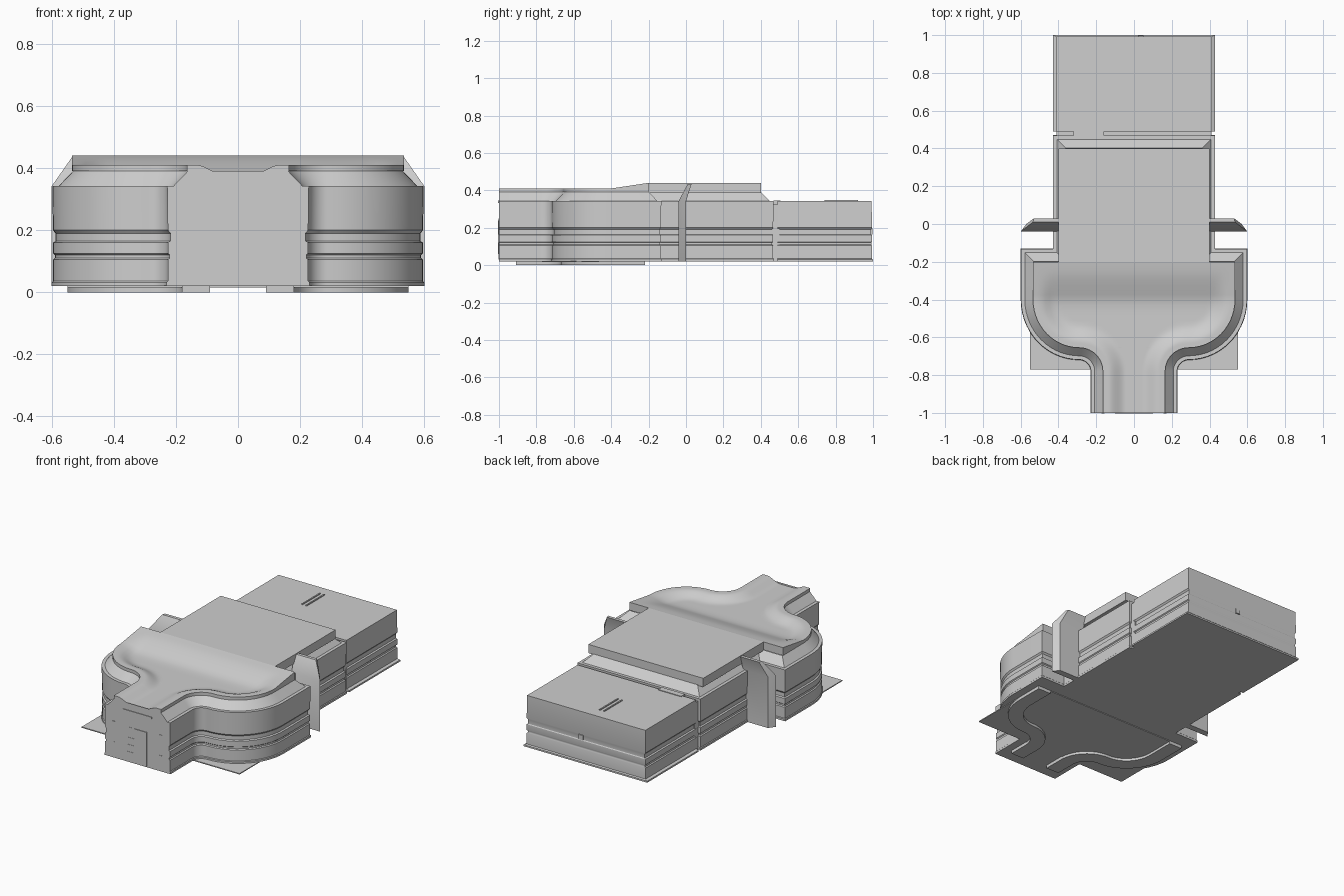
import bpy, bmesh, math
from mathutils import Vector

cube = bpy.data.objects.get("Cube")
if cube:
    bpy.data.objects.remove(cube, do_unlink=True)

grey = bpy.data.materials.new("light_grey")
grey.use_nodes = True
grey.diffuse_color = (0.62, 0.62, 0.62, 1)
grey.node_tree.nodes["Principled BSDF"].inputs["Base Color"].default_value = (0.62, 0.62, 0.62, 1)


def finish(name, bm, smooth=True):
    bmesh.ops.recalc_face_normals(bm, faces=bm.faces)
    mesh = bpy.data.meshes.new(name)
    bm.to_mesh(mesh)
    bm.free()
    mesh.materials.append(grey)
    ob = bpy.data.objects.new(name, mesh)
    bpy.context.collection.objects.link(ob)
    if smooth:
        bpy.ops.object.select_all(action="DESELECT")
        ob.select_set(True)
        bpy.context.view_layer.objects.active = ob
        bpy.ops.object.shade_smooth_by_angle(angle=math.radians(30))
    return ob


def box(name, x, y, z):
    bm = bmesh.new()
    bmesh.ops.create_cube(bm, size=1)
    for v in bm.verts:
        v.co = [(a + b) / 2 + c * (b - a) for (a, b), c in zip((x, y, z), v.co)]
    return finish(name, bm, False)


def loft(name, rings):
    """Skin a stack of closed rings and cap both ends."""
    bm = bmesh.new()
    loops = [[bm.verts.new(p) for p in ring] for ring in rings]
    n = len(loops[0])
    for a, b in zip(loops, loops[1:]):
        for i in range(n):
            j = (i + 1) % n
            bm.faces.new((a[i], a[j], b[j], b[i]))
    bm.faces.new(loops[0])
    bm.faces.new(loops[-1])
    return finish(name, bm)


def curved_side(i, steps=14):
    """Left side of the front hall, from neck to shoulder, inset by i."""
    pts = [(0.23 - i, -1)]
    r = 0.06 + i
    for k in range(steps + 1):
        a = math.pi / 2 * k / steps
        pts.append((0.29 - r * math.cos(a), -0.78 + r * math.sin(a)))
    for k in range(1, steps + 1):
        a = math.pi / 2 * k / steps
        pts.append((0.29 + (0.31 - i) * math.sin(a), -0.4 - (0.32 - i) * math.cos(a)))
    return pts


def mirrored(half):
    return half + [(-x, y) for x, y in reversed(half)]


def body_outline(i):
    return mirrored(curved_side(i) + [(0.6 - i, -0.13 - i), (0.43 - i, -0.13 - i),
                                      (0.43 - i, 0.47 - i)])


def block_outline(i):
    return mirrored([(0.43 - i, 0.49), (0.43 - i, 1 - i * 0.4)])


# Wall section: inset and height, with shallow horizontal grooves
WALL = [(0, 0.02), (0, 0.032), (0.004, 0.036), (0.004, 0.105), (0.01, 0.11), (0.01, 0.12),
        (0.004, 0.125), (0.004, 0.16), (0.012, 0.165), (0.012, 0.19), (0.004, 0.2)]
EAVES = [(0.002, 0.342), (0.022, 0.342), (0.068, 0.39), (0.08, 0.355)]

# Main building
loft("main_hall", [[(x, y, z) for x, y in body_outline(i)] for i, z in WALL + EAVES])

# Rear block with base flange
rear = [(0, 0.02), (0, 0.03)] + [(i + 0.012, z) for i, z in WALL[2:]] + [(0.018, 0.342)]
loft("rear_block", [[(x, y, z) for x, y in block_outline(i)] for i, z in rear])
box("rear_joint", (-0.41, 0.41), (0.45, 0.5), (0.02, 0.325))

# Rear roof slab
box("rear_roof", (-0.4, 0.4), (-0.2, 0.4), (0.385, 0.44))


def ease(t):
    t = min(max(t, 0), 1)
    return t * t * (3 - 2 * t)


# Front roof: raised rim, sunken middle, ramp up to the rear slab
side = curved_side(0.065)
rows = [(side[0][0], -1 + 0.22 * k / 4) for k in range(4)] + side[1:]
rows += [(side[-1][0], -0.4 + 0.2 * k / 8) for k in range(1, 9)]
edge = [Vector((x, y)) for x, y in rows]


def rim_distance(x, y):
    p, best = Vector((abs(x), y)), 1
    for a, b in zip(edge, edge[1:]):
        d = b - a
        t = min(max((p - a).dot(d) / d.length_squared, 0), 1)
        best = min(best, (p - a - d * t).length)
    return best


def roof_height(x, y):
    ramp = min(max((y + 0.4) / 0.2, 0), 1)
    sunk = 0.03 * (1 - ease((y + 0.46) / 0.22))
    return 0.41 + 0.03 * ramp - sunk * ease((rim_distance(x, y) - 0.03) / 0.09)


bm = bmesh.new()
COLS = 48
grid = []
for w, y in rows:
    xs = [w * (2 * c / COLS - 1) for c in range(COLS + 1)]
    grid.append([bm.verts.new((x, y, roof_height(x, y))) for x in xs])
for a, b in zip(grid, grid[1:]):
    for c in range(COLS):
        bm.faces.new((a[c], a[c + 1], b[c + 1], b[c]))
rim = [e for e in bm.edges if e.is_boundary]
skirt = bmesh.ops.extrude_edge_only(bm, edges=rim)["geom"]
for v in skirt:
    if isinstance(v, bmesh.types.BMVert):
        v.co.z = min(v.co.z - 0.02, 0.39)
finish("front_roof", bm)

# Base plate and curved skids under the front hall
box("base_plate", (-0.55, 0.55), (-0.77, -0.22), (0.016, 0.022))
for s, label in ((1, "left"), (-1, "right")):
    outer, inner = curved_side(0.05), curved_side(0.14)
    path = []
    for pts in (outer, inner):
        path.append([(pts[0][0], -0.91)] + pts[1:] + [(pts[-1][0], -0.22)])
    plan = path[0] + path[1][::-1]
    loft(label + "_skid", [[(s * x, y, z) for x, y in plan] for z in (0, 0.021)])

    # Side fin with leaning top
    low = [(0.6, -0.04), (0.57, 0), (0.4, 0), (0.4, -0.04)]
    top = [(0.535, 0.01), (0.53, 0.03), (0.39, 0.03), (0.39, 0.01)]
    loft(label + "_fin", [[(s * x, y, z) for x, y in plan]
                          for plan, z in ((low, 0.02), (low, 0.342), (top, 0.435))])

    # Entrance side brackets
    xs = sorted((s * 0.155, s * 0.172))
    box(label + "_entrance_bracket", xs, (-1.003, -0.99), (0.165, 0.25))
    box(label + "_entrance_foot", xs, (-1.002, -0.99), (0.03, 0.12))

# Entrance: frame, door leaf, steps and canopy
box("door_frame", (-0.07, 0.065), (-1.001, -0.99), (0.025, 0.24))
box("door_leaf", (-0.02, 0.065), (-1.004, -0.99), (0.06, 0.24))
for k in range(3):
    box("door_rail", (-0.068, -0.022), (-1.003, -0.99), (0.08 + 0.045 * k, 0.086 + 0.045 * k))
box("door_canopy", (-0.1, 0.1), (-1.004, -0.98), (0.333, 0.345))

# Rear block fittings
for x in (-0.072, -0.043):
    box("roof_vent", (x - 0.004, x + 0.004), (0.74, 0.92), (0.34, 0.348))
box("roof_hatch", (-0.32, -0.16), (0.468, 0.505), (0.325, 0.346))
box("rear_socket", (0.02, 0.05), (0.985, 0.998), (0.165, 0.195))
